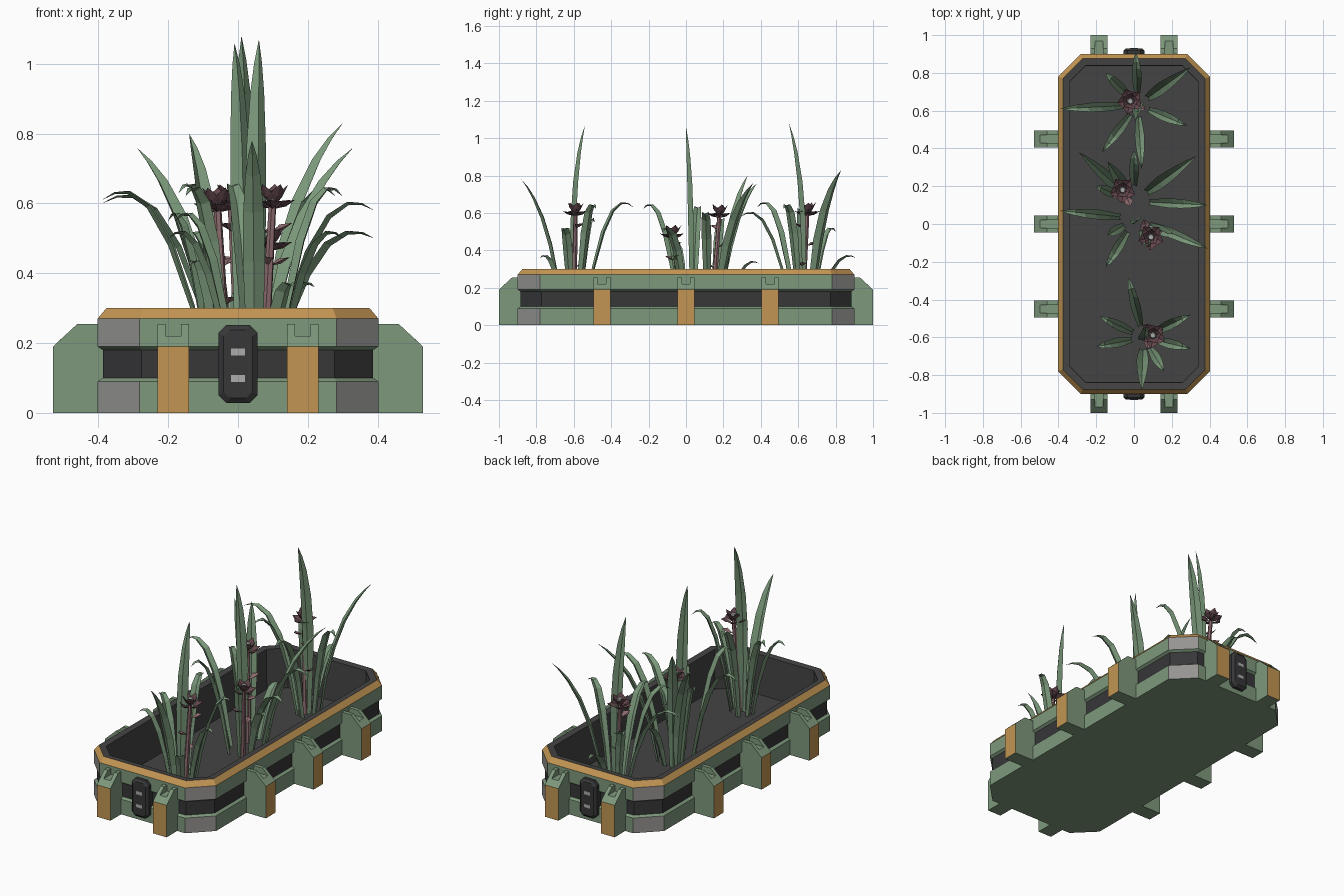
import bpy, bmesh, math
from mathutils import Vector, Matrix

if "Cube" in bpy.data.objects:
    bpy.data.objects.remove(bpy.data.objects["Cube"])


def mat(name, r, g, b):
    m = bpy.data.materials.new(name)
    lin = [((c / 255 + 0.055) / 1.055) ** 2.4 for c in (r, g, b)]
    m.diffuse_color = (*lin, 1)
    m.use_nodes = True
    m.node_tree.nodes["Principled BSDF"].inputs["Base Color"].default_value = m.diffuse_color
    return m


GREEN = mat("body green", 126, 152, 124)
ORANGE = mat("trim orange", 194, 149, 83)
DARK = mat("dark lining", 68, 68, 68)
GREY = mat("corner grey", 149, 148, 146)
PANEL = mat("panel charcoal", 55, 55, 57)
LIGHT = mat("pale grey", 172, 172, 172)
LEAF = mat("leaf green", 122, 152, 122)
STEM = mat("stem mauve", 140, 106, 110)
PETAL = mat("petal maroon", 98, 70, 76)


def finish(name, bm, mats, fix=True):
    if fix:
        bmesh.ops.recalc_face_normals(bm, faces=bm.faces)
    me = bpy.data.meshes.new(name)
    bm.to_mesh(me)
    bm.free()
    for m in mats:
        me.materials.append(m)
    ob = bpy.data.objects.new(name, me)
    bpy.context.collection.objects.link(ob)
    return ob


def octagon(hx, hy, c):
    return [(hx - c, -hy), (hx, -hy + c), (hx, hy - c), (hx - c, hy),
            (-hx + c, hy), (-hx, hy - c), (-hx, -hy + c), (-hx + c, -hy)]


def bridge(bm, a, b, index=lambda i: 0):
    n = len(a)
    for i in range(n):
        f = bm.faces.new((a[i], a[(i + 1) % n], b[(i + 1) % n], b[i]))
        f.material_index = index(i)


# Planter shell: octagon rings stacked by (inset, height), one colour per band
profile = [(0, 0), (0, .09), (.015, .10), (.015, .18), (0, .19), (0, .27),
           (.025, .30), (.062, .297), (.064, .06)]
bands = [0, 0, 4, 0, 0, 1, 2, 2]
bm = bmesh.new()
rings = []
for d, z in profile:
    rings.append([bm.verts.new((x, y, z))
                  for x, y in octagon(.402 - d, .9 - d, .12 - .586 * d)])
for k, band in enumerate(bands):
    # the cut corners of the two tall green bands are grey
    bridge(bm, rings[k], rings[k + 1],
           lambda i: 3 if k in (0, 4) and i % 2 == 0 else band)
bm.faces.new(rings[0][::-1])
bm.faces.new(rings[-1]).material_index = 2
finish("planter_box", bm, [GREEN, ORANGE, DARK, GREY, PANEL])


# Braces: full side cheeks with a lower middle strip forming the top slot
def brace(name, x, y, angle, d):
    bm = bmesh.new()
    full = [(-.02, 0), (d, 0), (d, .19), (d - .07, .255), (-.02, .255)]
    slot = [(-.02, 0), (d, 0), (d, .19), (d - .032, .22), (-.02, .22)]
    for v0, v1, prof in ((-.045, -.022, full), (-.022, .022, slot), (.022, .045, full)):
        a = [bm.verts.new((u, v0, z)) for u, z in prof]
        b = [bm.verts.new((u, v1, z)) for u, z in prof]
        bridge(bm, a, b, lambda i: 1 if i == 1 else 0)
        bm.faces.new(a[::-1])
        bm.faces.new(b)
    bmesh.ops.transform(bm, verts=bm.verts,
                        matrix=Matrix.Translation((x, y, 0)) @ Matrix.Rotation(angle, 4, 'Z'))
    finish(name, bm, [GREEN, ORANGE])


for s in (-1, 1):
    for y in (-.45, 0, .45):
        brace("side_brace", s * .4, y, 0 if s > 0 else math.pi, .13)
    for x in (-.185, .185):
        brace("end_brace", x, s * .9, s * math.pi / 2, .10)

    # End panel with two small pale marks
    bm = bmesh.new()
    prs = [[bm.verts.new((x, s * y, z + .14)) for x, z in octagon(w, h, c)]
           for w, h, c, y in ((.056, .112, .022, .885), (.056, .112, .022, .918),
                              (.041, .098, .018, .93))]
    bridge(bm, prs[0], prs[1])
    bridge(bm, prs[1], prs[2])
    bm.faces.new(prs[2])
    bm.faces.new(prs[0][::-1])
    finish("end_panel", bm, [PANEL])
    bm = bmesh.new()
    for z in (.098, .175):
        bmesh.ops.create_cube(bm, size=1, matrix=Matrix.Translation((0, s * .93, z))
                              @ Matrix.Diagonal((.04, .004, .02, 1)))
    finish("panel_marks", bm, [LIGHT])


# Leaves: folded blades along an arching curve from the clump centre to a tip
def leaf(bm, centre, tip, spread, width):
    tip = Vector(tip)
    out = Vector((tip.x - centre[0], tip.y - centre[1], 0))
    r = out.length
    out.normalize()
    p0 = Vector((centre[0], centre[1], .06))
    h = tip.z - .06
    side = Vector((-out.y, out.x, 0))
    if tip.z > 1:      # upright blade nodding at the tip
        p1 = p0 - out * r * .3 + Vector((0, 0, h * .7))
        side = Vector((.94, .34, 0))
    elif tip.z > .7:   # tall leaning blade
        p0 += out * min(spread, r * .4)
        p1 = p0 + out * r * .16 + Vector((0, 0, h * .75))
    else:              # low arching blade
        p0 += out * min(spread, r * .4)
        p1 = p0 + out * r * .34 + Vector((0, 0, h * 1.28))
    rows = []
    for t, w in ((0, .55), (.2, .8), (.4, 1), (.6, .92), (.78, .66), (.9, .36)):
        p = p0 * (1 - t) ** 2 + p1 * 2 * t * (1 - t) + tip * t * t
        tan = ((p1 - p0) * (1 - t) + (tip - p1) * t).normalized()
        n = side.cross(tan).normalized()
        hw = width * w / 2
        rows.append([bm.verts.new(q) for q in
                     (p - side * hw, p + n * hw * .6, p + side * hw)])
    end = bm.verts.new(tip)
    for a, b in zip(rows, rows[1:]):
        for j in (0, 1):
            bm.faces.new((a[j], a[j + 1], b[j + 1], b[j]))
    for j in (0, 1):
        bm.faces.new((rows[-1][j], rows[-1][j + 1], end))


clumps = [
    ("front_leaves", (.05, -.6), .06, [
        (.06, -.54, 1.07), (.04, -.88, .78), (-.03, -.28, .63), (.30, -.48, .62),
        (-.18, -.49, .55), (-.2, -.65, .5), (.3, -.66, .5), (.16, -.78, .36)]),
    ("middle_back_leaves", (0, .12), .08, [
        (.33, .36, .76), (-.29, .38, .76), (0, .39, .33), (-.14, .33, .8),
        (.39, .1, .58), (-.2, .2, .55)]),
    ("middle_front_leaves", (.01, .03), .08, [
        (-.01, 0, 1.06), (-.39, .07, .61), (.39, -.13, .5), (-.15, -.23, .62),
        (.22, -.07, .36), (-.14, -.06, .42), (.08, -.12, .5)]),
    ("back_leaves", (.02, .63), .06, [
        (.01, .55, 1.08), (.3, .83, .83), (.01, .91, .36), (-.39, .61, .6),
        (.28, .52, .62), (.04, .29, .58), (-.17, .38, .63), (-.15, .8, .5)]),
]
for name, centre, spread, tips in clumps:
    bm = bmesh.new()
    for tip in tips:
        leaf(bm, centre, tip, spread, .064 if tip[2] > .7 else .052)
    finish(name, bm, [LEAF], False)


# Flowers: stem, bracts along it, two rings of pointed petals, pale centre
def petal(bm, base, ang, length, rise, width, index):
    o = Vector((math.cos(ang), math.sin(ang), 0))
    s = Vector((-o.y, o.x, 0))
    up = Vector((0, 0, 1))
    b = base + o * .008
    mid = base + o * length * .6 + up * rise * .5
    tip = base + o * length + up * rise
    v = [bm.verts.new(q) for q in
         (b, mid + s * width + up * .008, tip, mid - s * width + up * .008, mid - up * .006)]
    for i in range(4):
        bm.faces.new((v[i], v[(i + 1) % 4], v[4])).material_index = index


def flower(x, y, z, bx, by):
    bm = bmesh.new()
    root, top = Vector((bx, by, .06)), Vector((x, y, z))
    axis = top - root
    bmesh.ops.create_cone(bm, cap_ends=True, segments=6, radius1=.016, radius2=.011,
                          depth=axis.length,
                          matrix=Matrix.Translation((root + top) / 2)
                          @ axis.to_track_quat('Z', 'Y').to_matrix().to_4x4())
    for k, t in enumerate((.45, .65, .82)):
        petal(bm, root + axis * t, k * 2.4 + x * 20, .07, .025, .026, 0)
    for k in range(5):
        a = k * math.tau / 5 + y * 5
        petal(bm, top - Vector((0, 0, .035)), a, .07, .025, .03, 1)
        petal(bm, top - Vector((0, 0, .025)), a + .63, .045, .06, .024, 1)
    n = len(bm.faces)
    bmesh.ops.create_cone(bm, cap_ends=True, segments=6, radius1=.02, radius2=.014, depth=.03,
                          matrix=Matrix.Translation((x, y, z + .004)))
    bm.faces.ensure_lookup_table()
    for f in bm.faces[n:]:
        f.material_index = 2
    finish("flower_stalk", bm, [STEM, PETAL, LIGHT], False)


flower(-.02, .65, .62, .01, .62)
flower(-.06, .18, .61, -.03, .14)
flower(.09, -.07, .50, .05, -.02)
flower(.1, -.59, .62, .07, -.6)
